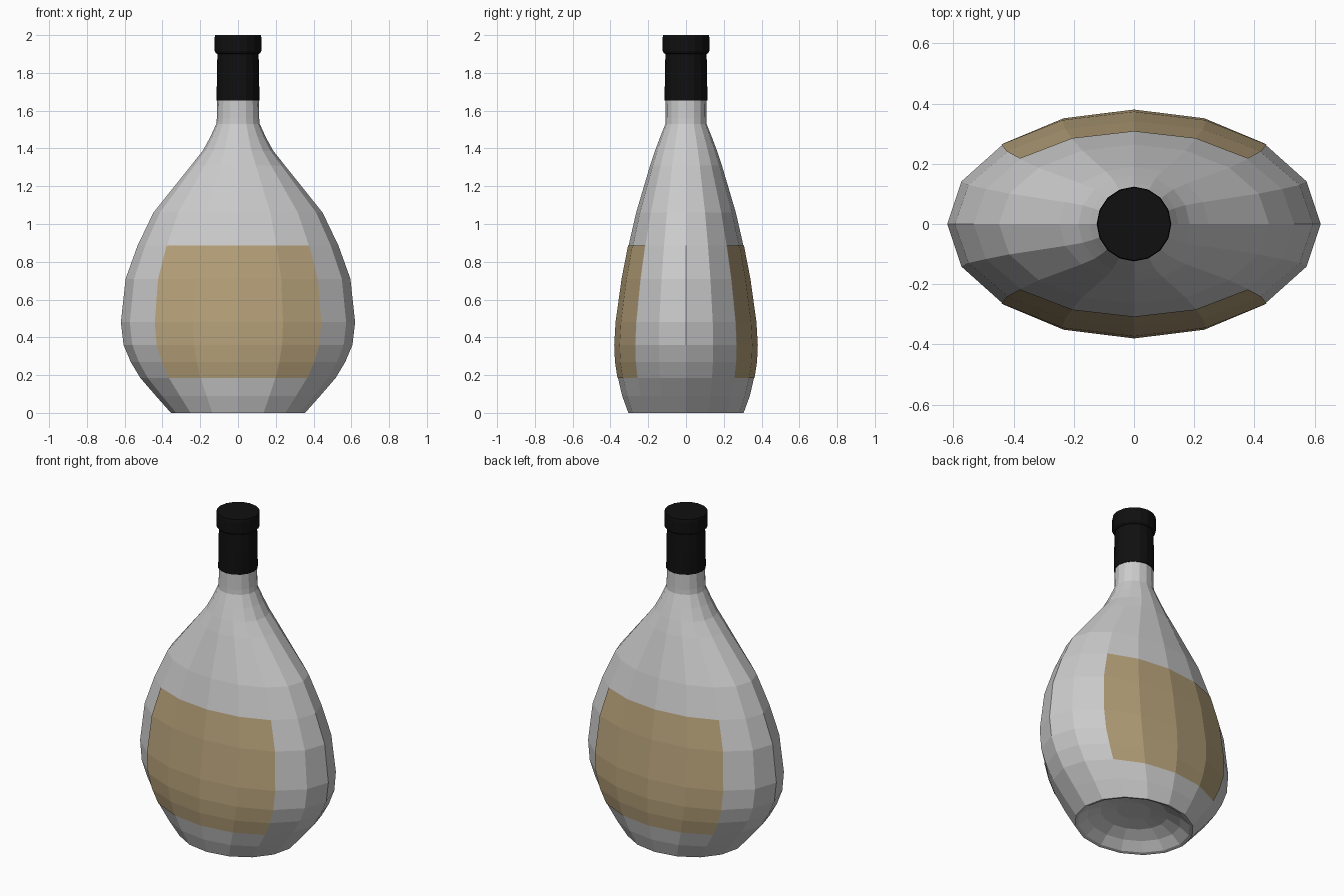
import bpy, bmesh
from math import cos, sin, pi

if "Cube" in bpy.data.objects:
    bpy.data.objects.remove(bpy.data.objects["Cube"])

SIDES = 16


def material(name, color):
    m = bpy.data.materials.new(name)
    m.diffuse_color = color
    m.use_nodes = True
    m.node_tree.nodes["Principled BSDF"].inputs["Base Color"].default_value = m.diffuse_color
    return m


def loft(name, rings, first=0, last=SIDES, grow=0.0, mat=None, caps=(False, False)):
    """Skin elliptical rings (z, rx, ry) between two side indices."""
    bm = bmesh.new()
    full = last - first == SIDES
    count = SIDES if full else last - first + 1
    rows = []
    for z, rx, ry in rings:
        rows.append([bm.verts.new(((rx + grow) * cos(2 * pi * (first + i) / SIDES),
                                   (ry + grow) * sin(2 * pi * (first + i) / SIDES), z))
                     for i in range(count)])
    for a, b in zip(rows, rows[1:]):
        for i in range(count if full else count - 1):
            j = (i + 1) % count
            bm.faces.new((a[i], a[j], b[j], b[i]))
    if caps[0]:
        bm.faces.new(rows[0][::-1])
    if caps[1]:
        bm.faces.new(rows[-1])
    mesh = bpy.data.meshes.new(name)
    bm.to_mesh(mesh)
    bm.free()
    obj = bpy.data.objects.new(name, mesh)
    bpy.context.collection.objects.link(obj)
    if mat:
        mesh.materials.append(mat)
    return obj


paper = material("tan_paper", (0.46, 0.35, 0.19, 1))
black = material("black_cap", (0.005, 0.005, 0.005, 1))

# Bottle: hollow underside, flattened belly, round neck
punt = [(0.10, 0.10, 0.09), (0.085, 0.20, 0.175), (0.05, 0.28, 0.24), (0.005, 0.335, 0.287)]
lower = [(0.0, 0.355, 0.305), (0.09, 0.435, 0.338)]
belly = [(0.185, 0.517, 0.360), (0.27, 0.568, 0.373), (0.36, 0.606, 0.377),
         (0.48, 0.620, 0.370), (0.71, 0.595, 0.338), (0.885, 0.532, 0.304)]
upper = [(1.06, 0.448, 0.264), (1.31, 0.248, 0.190), (1.39, 0.185, 0.163),
         (1.46, 0.147, 0.137), (1.53, 0.115, 0.109), (1.56, 0.112, 0.108), (1.70, 0.109, 0.107)]
loft("bottle", punt + lower + belly + upper, caps=(True, True))

# Labels: wrap the middle four facets on each broad side
for name, start in (("back_label", 2), ("front_label", 10)):
    loft(name, belly, start, start + 4, grow=0.003, mat=paper)

# Cap: sleeve over the neck with a wider top
cap = [(1.655, 0.113), (1.80, 0.112), (1.90, 0.109), (1.905, 0.118),
       (1.917, 0.124), (1.985, 0.124), (2.0, 0.121)]
loft("cap", [(z, r, r) for z, r in cap], mat=black, caps=(True, True))
